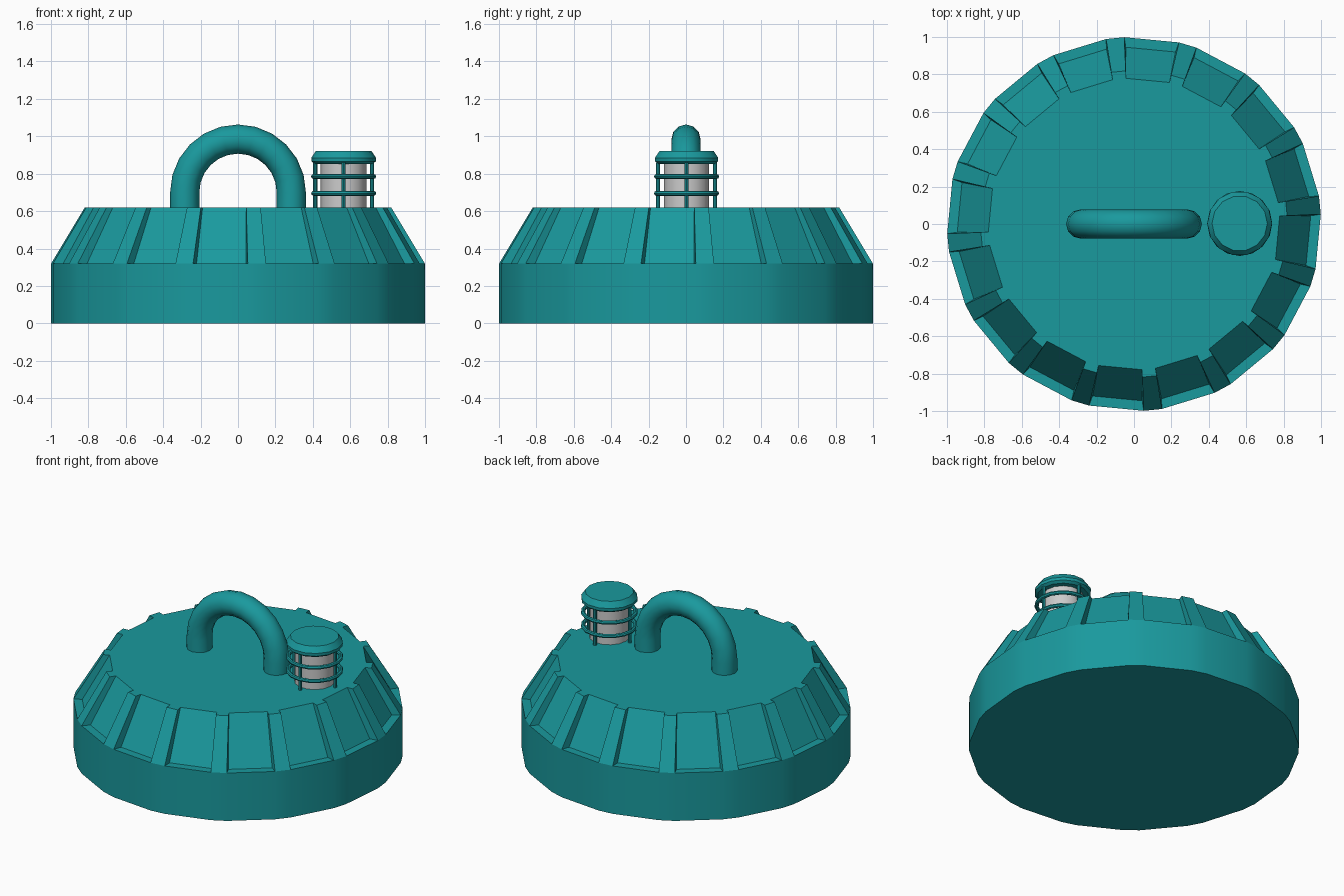
import bpy, bmesh
from math import sin, cos, pi, radians
from mathutils import Vector

if "Cube" in bpy.data.objects:
    bpy.data.objects.remove(bpy.data.objects["Cube"])

teal = bpy.data.materials.new("teal_paint")
teal.diffuse_color = (0.01, 0.32, 0.34, 1)
teal.use_nodes = True
teal.node_tree.nodes["Principled BSDF"].inputs["Base Color"].default_value = teal.diffuse_color


def finish(name, bm, mat=teal, angle=35):
    bmesh.ops.recalc_face_normals(bm, faces=bm.faces)
    me = bpy.data.meshes.new(name)
    bm.to_mesh(me)
    bm.free()
    ob = bpy.data.objects.new(name, me)
    bpy.context.collection.objects.link(ob)
    if mat:
        me.materials.append(mat)
    bpy.ops.object.select_all(action='DESELECT')
    bpy.context.view_layer.objects.active = ob
    ob.select_set(True)
    bpy.ops.object.shade_smooth_by_angle(angle=radians(angle))
    return ob


def bridge(bm, rings, closed=False):
    n = len(rings[0])
    pairs = list(zip(rings, rings[1:]))
    if closed:
        pairs.append((rings[-1], rings[0]))
    for a, b in pairs:
        for i in range(n):
            j = (i + 1) % n
            bm.faces.new((a[i], a[j], b[j], b[i]))
    if not closed:
        bm.faces.new(rings[0][::-1])
        bm.faces.new(rings[-1])


def lathe(name, profile, center, sides, mat=teal, closed=False):
    bm = bmesh.new()
    cx, cy = center
    rings = [[bm.verts.new((cx + r * cos(2 * pi * i / sides), cy + r * sin(2 * pi * i / sides), z))
              for i in range(sides)] for r, z in profile]
    bridge(bm, rings, closed)
    return finish(name, bm, mat)


# Round body with sixteen recessed panels between sloping ribs
COUNT, FIRST, RIB = 16, 5.8, 2.8
H0, H1 = 0.32, 0.62
bm = bmesh.new()


def polar(r, deg, z):
    return bm.verts.new((r * cos(radians(deg)), r * sin(radians(deg)), z))


cells = []
for k in range(COUNT):
    rib = FIRST + k * 360 / COUNT
    panel = rib + 180 / COUNT
    c = {}
    for s, tag in ((-1, 'a'), (1, 'b')):
        c['base' + tag] = polar(1, rib + s * RIB, 0)
        c['rim' + tag] = polar(1, rib + s * RIB, H0)
        c['top' + tag] = polar(0.82, rib + s * 2.7, H1)
        c['low' + tag] = polar(0.946, panel + s * 8.1, H0)
        c['high' + tag] = polar(0.78, panel + s * 8.6, H1)
    cells.append(c)
top_loop, base_loop = [], []
for k, c in enumerate(cells):
    d = cells[(k + 1) % COUNT]
    for f in (
        (c['basea'], c['baseb'], c['rimb'], c['rima']),
        (c['baseb'], d['basea'], d['rima'], c['rimb']),
        (c['rima'], c['rimb'], c['topb'], c['topa']),
        (c['rimb'], d['rima'], d and c['lowb'], c['lowa']),
        (c['lowa'], c['lowb'], c['highb'], c['higha']),
        (c['rimb'], c['lowa'], c['higha'], c['topb']),
        (c['lowb'], d['rima'], d['topa'], c['highb']),
    ):
        bm.faces.new(f)
    base_loop += [c['basea'], c['baseb']]
    top_loop += [c['topa'], c['topb'], c['higha'], c['highb']]
bm.faces.new(top_loop)
bm.faces.new(base_loop[::-1])
finish("body", bm, angle=28)

# Arched carrying handle
R, T, ZC = 0.285, 0.078, 0.70
path = [(Vector((R, 0, 0.6)), 0)]
path += [(Vector((R * cos(pi * i / 12), 0, ZC + R * sin(pi * i / 12))), pi * i / 12) for i in range(13)]
path += [(Vector((-R, 0, 0.6)), pi)]
bm = bmesh.new()
rings = []
for p, a in path:
    out = Vector((cos(a), 0, sin(a)))
    rings.append([bm.verts.new(p + out * T * cos(t) + Vector((0, T * sin(t), 0)))
                  for t in (2 * pi * i / 12 for i in range(12))])
bridge(bm, rings)
finish("handle", bm)

# Caged lamp beside the handle
LAMP = (0.565, 0.003)
lathe("lamp_glass", [(0.123, 0.6), (0.123, 0.87)], LAMP, 14, None)
lathe("lamp_cap", [(0.155, 0.853), (0.172, 0.866), (0.173, 0.885), (0.148, 0.922)], LAMP, 14)
for n, z in enumerate((0.695, 0.785)):
    tube = [(0.161 + 0.013 * cos(pi * i / 4), z + 0.013 * sin(pi * i / 4)) for i in range(8)]
    lathe(f"cage_ring_{n + 1}", tube, LAMP, 16, closed=True)
for n in range(4):
    a = n * pi / 2
    pos = (LAMP[0] + 0.152 * cos(a), LAMP[1] + 0.152 * sin(a))
    lathe(f"cage_bar_{n + 1}", [(0.011, 0.61), (0.011, 0.86)], pos, 8)
